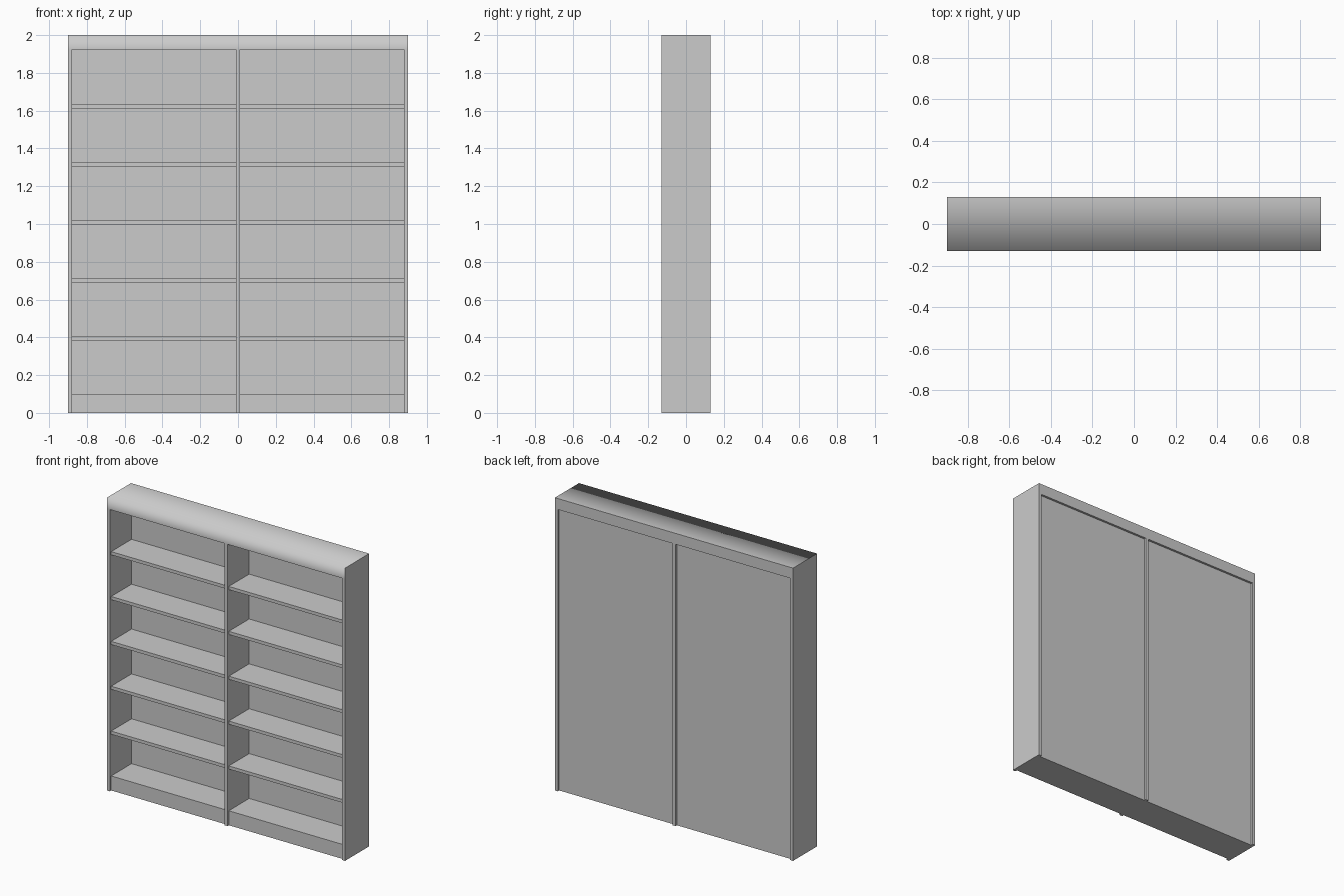
import bpy
import bmesh
from mathutils import Vector

if "Cube" in bpy.data.objects:
    bpy.data.objects.remove(bpy.data.objects["Cube"], do_unlink=True)

# Overall sizes
HALF_W, HALF_D, HEIGHT = 0.9, 0.13, 2.0
BOARD = 0.022            # thickness of sides, divider and shelves
OPEN_TOP = 1.925         # underside of the top board
PLINTH = 0.077           # height of the plinth
RECESS = 0.015           # setback of shelves, plinth and back panels
PITCH = 0.3065           # distance from shelf to shelf
BACK_Y = HALF_D - RECESS
FRONT_Y = -HALF_D + RECESS

paint = bpy.data.materials.new("light_grey")
paint.use_nodes = True
grey = (0.6, 0.6, 0.6, 1)
paint.diffuse_color = grey
paint.node_tree.nodes["Principled BSDF"].inputs["Base Color"].default_value = grey


def box(name, low, high):
    """Box between two opposite corners."""
    low, high = Vector(low), Vector(high)
    bm = bmesh.new()
    bmesh.ops.create_cube(bm, size=1)
    for v in bm.verts:
        v.co = (low + high) / 2 + v.co * (high - low)
    mesh = bpy.data.meshes.new(name)
    bm.to_mesh(mesh)
    bm.free()
    mesh.materials.append(paint)
    obj = bpy.data.objects.new(name, mesh)
    bpy.context.collection.objects.link(obj)
    return obj


# Top board, softly shaded over its upper front edge only
top = box("top_board", (-HALF_W, -HALF_D, OPEN_TOP), (HALF_W, HALF_D, HEIGHT))
mesh = top.data
mesh.shade_smooth()
for edge in mesh.edges:
    ends = [mesh.vertices[i].co for i in edge.vertices]
    edge.use_edge_sharp = not all(p.y < 0 and p.z > OPEN_TOP + 0.01 for p in ends)

# Upright boards
inner = HALF_W - BOARD
half_div = BOARD / 2
uprights = {"right_side": (-HALF_W, -inner), "divider": (-half_div, half_div),
            "left_side": (inner, HALF_W)}
for name, (x0, x1) in uprights.items():
    box(name, (x0, -HALF_D, 0), (x1, HALF_D, OPEN_TOP))

# Two bays, each with back panel, plinth and shelves
for side, x0, x1 in (("right", -inner, -half_div), ("left", half_div, inner)):
    box(side + "_back_panel", (x0, BACK_Y - 0.01, 0), (x1, BACK_Y, OPEN_TOP))
    box(side + "_plinth", (x0, FRONT_Y, 0), (x1, BACK_Y - 0.01, PLINTH))
    for i in range(6):
        z = PLINTH + i * PITCH
        box(f"{side}_shelf_{i + 1}", (x0, FRONT_Y, z), (x1, BACK_Y - 0.01, z + BOARD))
